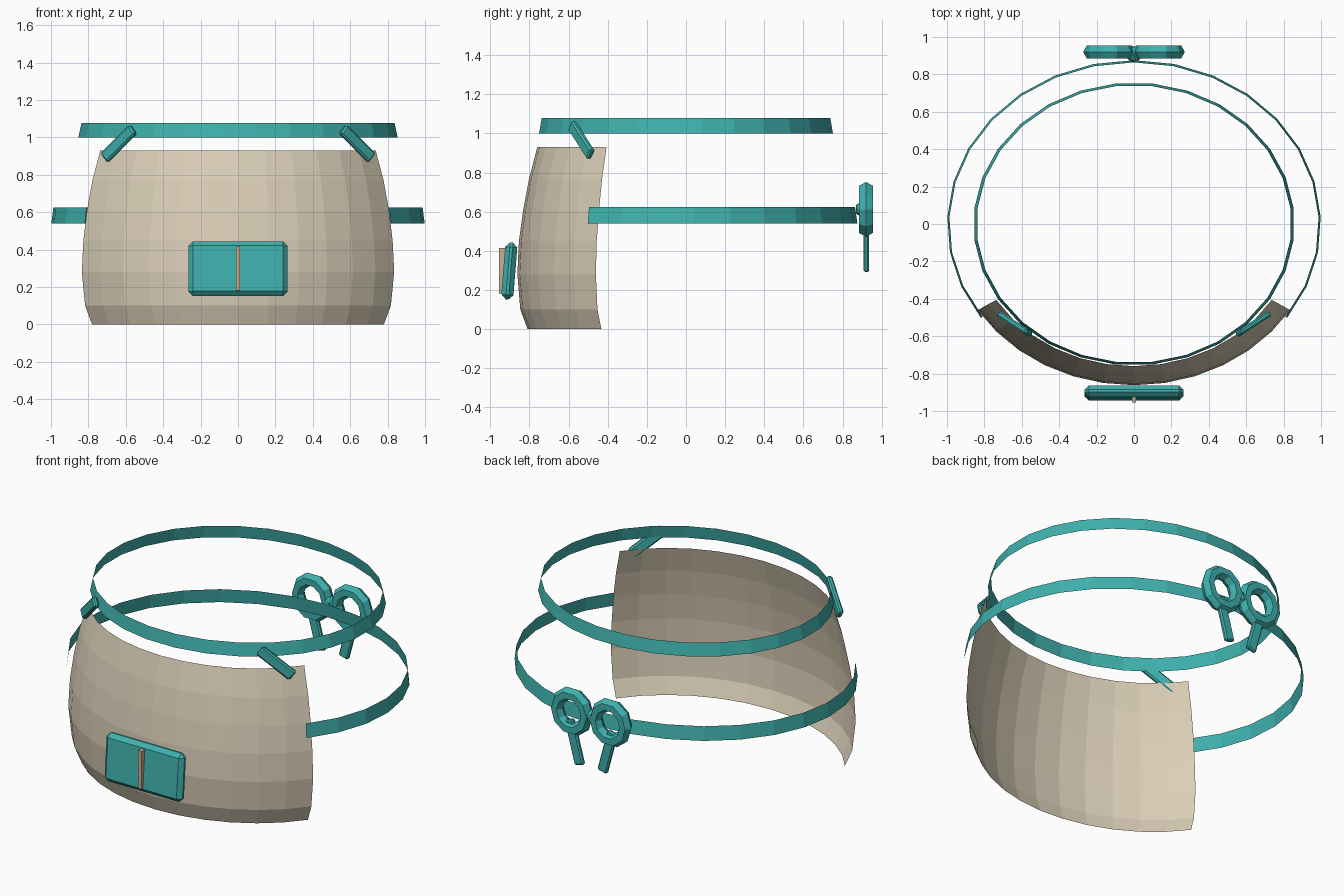
import bpy, bmesh, math
from mathutils import Matrix, Vector

if "Cube" in bpy.data.objects:
    bpy.data.objects.remove(bpy.data.objects["Cube"])


def material(name, rgb):
    m = bpy.data.materials.new(name)
    m.diffuse_color = (*rgb, 1)
    m.use_nodes = True
    m.node_tree.nodes["Principled BSDF"].inputs["Base Color"].default_value = m.diffuse_color
    return m


CLOTH = material("beige cloth", (0.70, 0.62, 0.475))
TEAL = material("teal trim", (0.05, 0.44, 0.42))
TAN = material("tan seam", (0.58, 0.43, 0.30))


def finish(name, bm, mat):
    bmesh.ops.recalc_face_normals(bm, faces=bm.faces)
    me = bpy.data.meshes.new(name)
    bm.to_mesh(me)
    bm.free()
    me.materials.append(mat)
    ob = bpy.data.objects.new(name, me)
    bpy.context.collection.objects.link(ob)
    return ob


def sheet(name, profile, start, end, steps, mat, closed=False):
    """Sweep a profile of (x radius, y radius, z) around an ellipse; angle 0 is the back."""
    bm = bmesh.new()
    rows = []
    for rx, ry, z in profile:
        row = []
        for i in range(steps if closed else steps + 1):
            a = math.radians(start + (end - start) * i / steps)
            row.append(bm.verts.new((rx * math.sin(a), ry * math.cos(a), z)))
        rows.append(row)
    for low, high in zip(rows, rows[1:]):
        n = len(low)
        for i in range(steps):
            j = (i + 1) % n
            bm.faces.new((low[i], low[j], high[j], high[i]))
    return finish(name, bm, mat)


def block(name, size, matrix, mat, bevel=0.0):
    """Box with chamfered edges."""
    bm = bmesh.new()
    bmesh.ops.create_cube(bm, size=1, matrix=Matrix.Diagonal((*size, 1)))
    if bevel:
        bmesh.ops.bevel(bm, geom=bm.edges[:], offset=bevel, segments=1, affect='EDGES')
    bmesh.ops.transform(bm, matrix=matrix, verts=bm.verts)
    return finish(name, bm, mat)


def frame(center, x_axis, y_axis):
    x, y = Vector(x_axis).normalized(), Vector(y_axis).normalized()
    z = x.cross(y).normalized()
    y = z.cross(x)
    return Matrix.Translation(center) @ Matrix((x, y, z)).transposed().to_4x4()


# Curved front panel
panel = [(0.923, 0.810, 0.0), (0.967, 0.847, 0.10), (0.988, 0.862, 0.28),
         (0.978, 0.854, 0.45), (0.955, 0.832, 0.61), (0.921, 0.802, 0.77),
         (0.871, 0.760, 0.93)]
sheet("front_panel", panel, 122.3, 237.7, 12, CLOTH)

# Neck strap loop and open waist belt
half = 180 / 28
sheet("neck_strap", [(0.859, 0.756, 1.0), (0.842, 0.742, 1.078)],
      half, 360 + half, 28, TEAL, closed=True)
sheet("waist_belt", [(0.999, 0.876, 0.54), (0.988, 0.864, 0.625)],
      -125, 125, 20, TEAL)

# Pocket, leaning with the panel, and its centre seam
block("pocket", (0.53, 0.062, 0.292),
      Matrix.Translation((0, -0.903, 0.297)) @ Matrix.Rotation(math.radians(-4.6), 4, 'X'),
      TEAL, 0.024)
block("pocket_seam", (0.024, 0.07, 0.235), Matrix.Translation((0, -0.92, 0.298)), TAN)

for side, label in ((-1, "left"), (1, "right")):
    # Tabs that join panel and neck strap
    block(label + "_strap_tab", (0.238, 0.032, 0.064),
          frame((side * 0.637, -0.535, 0.967),
                (side * 0.644, 0.415, -0.644), (side * 0.54, -0.84, 0)),
          TEAL, 0.009)

    # Bow loop: ring with a six-sided section
    bm = bmesh.new()
    N, M = 10, 6
    ring = []
    for i in range(N):
        a = 2 * math.pi * (i + 0.5) / N
        loop = []
        for j in range(M):
            b = 2 * math.pi * j / M
            r = 0.107 + 0.040 * math.cos(b)
            loop.append(bm.verts.new((side * 0.132 + 0.95 * r * math.sin(a),
                                      0.92 + 0.040 * math.sin(b),
                                      0.612 + r * math.cos(a))))
        ring.append(loop)
    for i in range(N):
        p, q = ring[i], ring[(i + 1) % N]
        for j in range(M):
            k = (j + 1) % M
            bm.faces.new((p[j], q[j], q[k], p[k]))
    finish(label + "_bow_loop", bm, TEAL)

    # Hanging bow tail
    top, bottom = Vector((side * 0.148, 0.922, 0.56)), Vector((side * 0.077, 0.922, 0.298))
    block(label + "_bow_tail", ((top - bottom).length, 0.028, 0.064),
          frame((top + bottom) / 2, top - bottom, (0, 1, 0)), TEAL, 0.008)

# Bow knot
bm = bmesh.new()
bmesh.ops.create_icosphere(bm, subdivisions=1, radius=0.048,
                           matrix=Matrix.Translation((0, 0.909, 0.612)))
finish("bow_knot", bm, TEAL)
